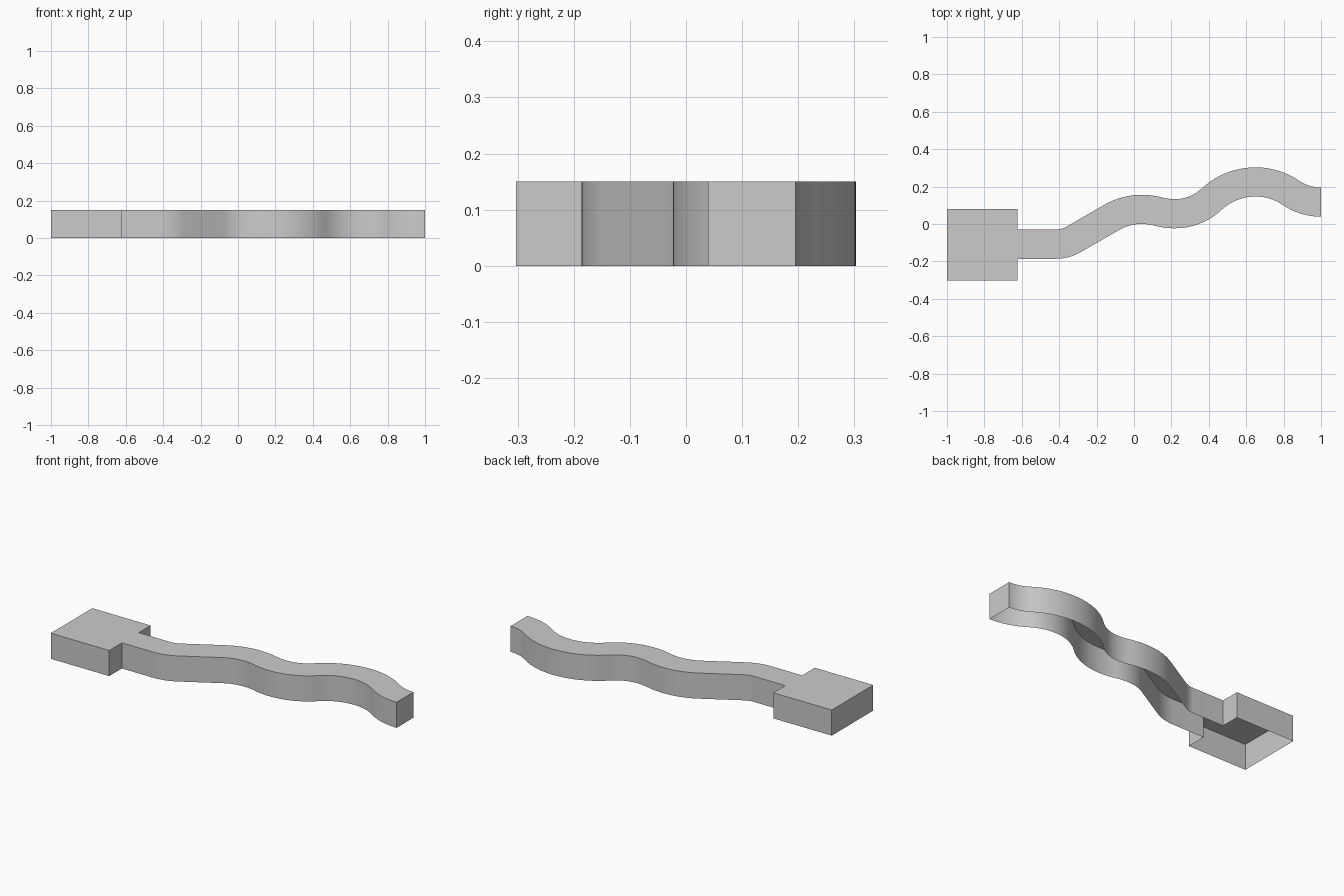
import bpy, bmesh
from math import sin, cos, atan2, radians
from mathutils import Vector

HEIGHT, HALF = 0.15, 0.078

cube = bpy.data.objects.get("Cube")
if cube:
    bpy.data.objects.remove(cube, do_unlink=True)

grey = bpy.data.materials.new("light_grey")
grey.use_nodes = True
colour = (0.6, 0.6, 0.6, 1)
grey.diffuse_color = colour
grey.node_tree.nodes["Principled BSDF"].inputs["Base Color"].default_value = colour


def s_bend(start, end, split, slope=None, steps=10):
    """Two opposite arcs with an optional straight between; gives (point, heading)."""
    dx, dy = end[0] - start[0], end[1] - start[1]
    side = 1 if dy > 0 else -1
    dy = abs(dy)
    turn = slope or 2 * atan2(dy, dx)
    radii = (dx * sin(turn) - dy * cos(turn)) / (1 - cos(turn))
    r1, r2 = radii * split, radii * (1 - split)
    angles = [turn * i / steps for i in range(steps + 1)]
    first = [(start[0] + r1 * sin(a), start[1] + side * r1 * (1 - cos(a)), side * a)
             for a in angles]
    second = [(end[0] - r2 * sin(a), end[1] - side * r2 * (1 - cos(a)), side * a)
              for a in reversed(angles)]
    return first + (second if slope else second[1:])


# Centre line of the wavy arm
keys = [(-0.42, -0.108), (0.04, 0.078), (0.22, 0.055), (0.65, 0.225), (1.0, 0.117)]
path = [(-0.622, -0.108, 0)]
path += s_bend(keys[0], keys[1], 0.38, radians(30))
for a, b, split in zip(keys[1:], keys[2:], (0.5, 0.45, 0.54)):
    path += s_bend(a, b, split)[1:]


def offset(distance):
    return [(x - distance * sin(h), y + distance * cos(h)) for x, y, h in path]


# Outline: square head joined to the arm
head = [(-0.622, 0.08), (-1, 0.08), (-1, -0.303), (-0.622, -0.303)]
outline = offset(-HALF) + offset(HALF)[::-1] + head

# Hollow shell: top face and side walls, open underneath
bm = bmesh.new()
low = [bm.verts.new((x, y, 0)) for x, y in outline]
high = [bm.verts.new((x, y, HEIGHT)) for x, y in outline]
bm.faces.new(high)
for i in range(len(outline)):
    j = (i + 1) % len(outline)
    bm.faces.new((low[i], low[j], high[j], high[i]))

mesh = bpy.data.meshes.new("wavy_arm_shell")
bm.to_mesh(mesh)
bm.free()
mesh.materials.append(grey)
shell = bpy.data.objects.new("wavy_arm_shell", mesh)
bpy.context.collection.objects.link(shell)

bpy.context.view_layer.objects.active = shell
shell.select_set(True)
bpy.ops.object.shade_smooth_by_angle(angle=radians(30))
